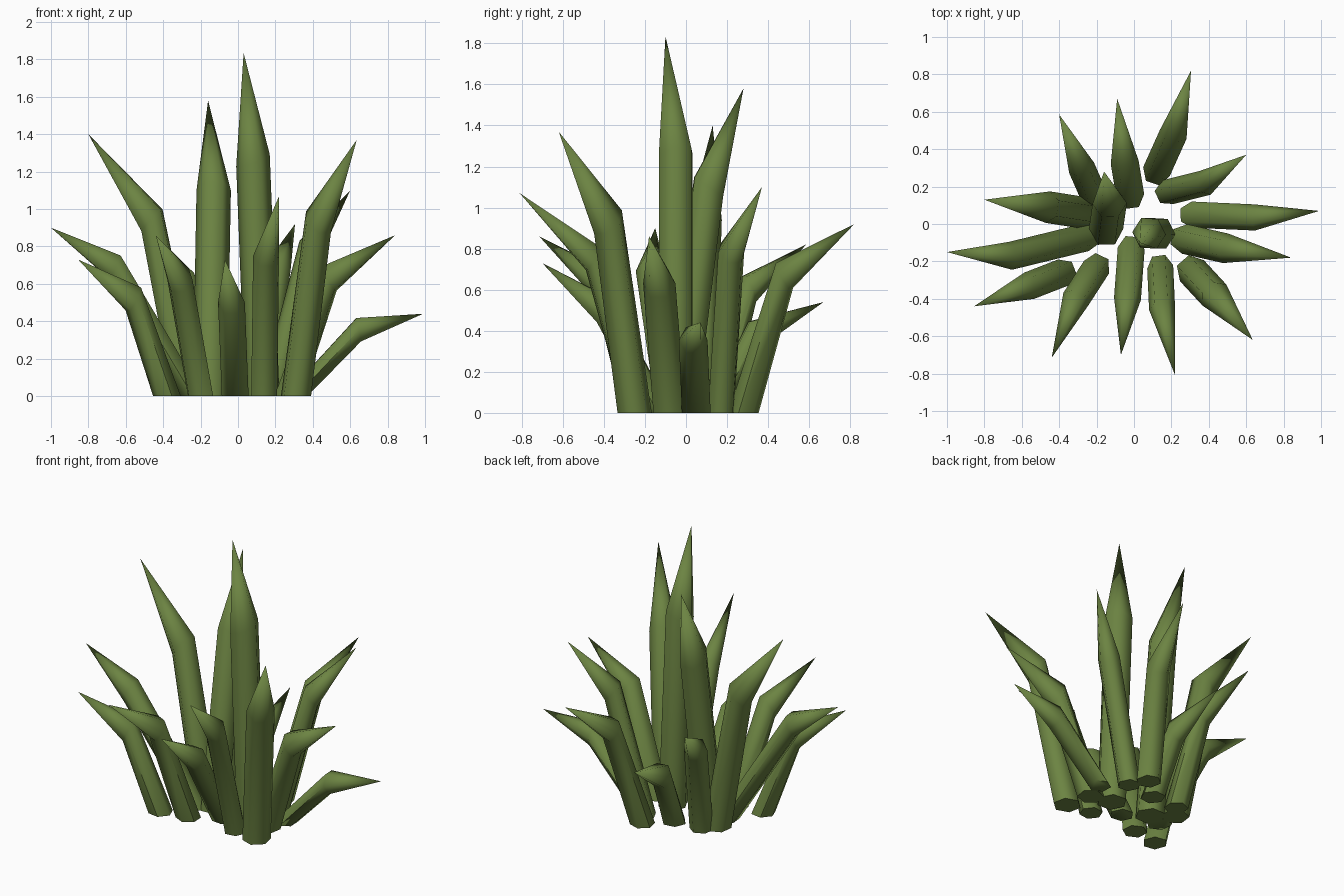
import bpy, bmesh, math
from mathutils import Vector

green = bpy.data.materials.new("leaf_green")
green.diffuse_color = (0.15, 0.23, 0.055, 1)

# One row per blade: base (x, y), bend (x, y, z), tip (x, y, z), half width
BLADES = [
    ((0.13, -0.05), (0.08, -0.05, 1.26), (0.03, -0.10, 1.835), 0.092),
    ((-0.15, -0.03), (-0.13, 0.11, 1.10), (-0.16, 0.28, 1.58), 0.092),
    ((-0.27, 0.06), (-0.46, 0.09, 0.94), (-0.80, 0.13, 1.40), 0.085),
    ((0.31, -0.25), (0.43, -0.38, 0.93), (0.635, -0.62, 1.37), 0.085),
    ((0.14, -0.23), (0.15, -0.45, 0.75), (0.22, -0.81, 1.07), 0.07),
    ((-0.015, -0.13), (-0.035, -0.40, 0.50), (-0.07, -0.70, 0.73), 0.072),
    ((-0.20, -0.23), (-0.31, -0.40, 0.62), (-0.44, -0.715, 0.86), 0.075),
    ((-0.38, -0.26), (-0.56, -0.33, 0.52), (-0.855, -0.44, 0.73), 0.075),
    ((-0.25, -0.07), (-0.66, -0.17, 0.69), (-1.0, -0.15, 0.90), 0.075),
    ((-0.21, 0.14), (-0.28, 0.30, 0.60), (-0.40, 0.585, 0.82), 0.072),
    ((-0.02, 0.15), (-0.05, 0.33, 0.38), (-0.09, 0.67, 0.54), 0.075),
    ((0.12, 0.28), (0.21, 0.48, 0.67), (0.305, 0.82, 0.92), 0.075),
    ((0.18, 0.17), (0.38, 0.22, 0.78), (0.60, 0.37, 1.10), 0.07),
    ((0.31, 0.05), (0.645, 0.035, 0.355), (0.99, 0.07, 0.44), 0.07),
    ((0.27, -0.08), (0.49, -0.13, 0.63), (0.84, -0.18, 0.86), 0.08),
]


def hex_ring(bm, centre, side, up, r):
    return [bm.verts.new(centre + side * r * math.cos(math.tau * i / 6)
                         + up * r * math.sin(math.tau * i / 6)) for i in range(6)]


def blade(name, base, bend, tip, r):
    base, bend, tip = Vector((*base, 0)), Vector(bend), Vector(tip)
    out = Vector((tip.x - base.x, tip.y - base.y, 0)).normalized()
    side = Vector((-out.y, out.x, 0))
    bm = bmesh.new()
    # level foot on the ground, ring leaning outward at the bend, pointed tip
    foot = hex_ring(bm, base, side, -out, r)
    axis = ((tip - bend).normalized() + out * 0.3).normalized()
    ring = hex_ring(bm, bend, side, side.cross(axis) * -1.05, r)
    point = bm.verts.new(tip)
    bm.faces.new(foot)
    for i in range(6):
        j = (i + 1) % 6
        bm.faces.new((foot[i], foot[j], ring[j], ring[i]))
        bm.faces.new((ring[i], ring[j], point))
    bmesh.ops.recalc_face_normals(bm, faces=bm.faces)
    me = bpy.data.meshes.new(name)
    bm.to_mesh(me)
    bm.free()
    me.materials.append(green)
    ob = bpy.data.objects.new(name, me)
    bpy.context.collection.objects.link(ob)
    ob.select_set(True)
    bpy.context.view_layer.objects.active = ob


for k, row in enumerate(BLADES):
    blade(f"grass_blade_{k + 1}", *row)
bpy.ops.object.shade_smooth_by_angle(angle=math.radians(65))
